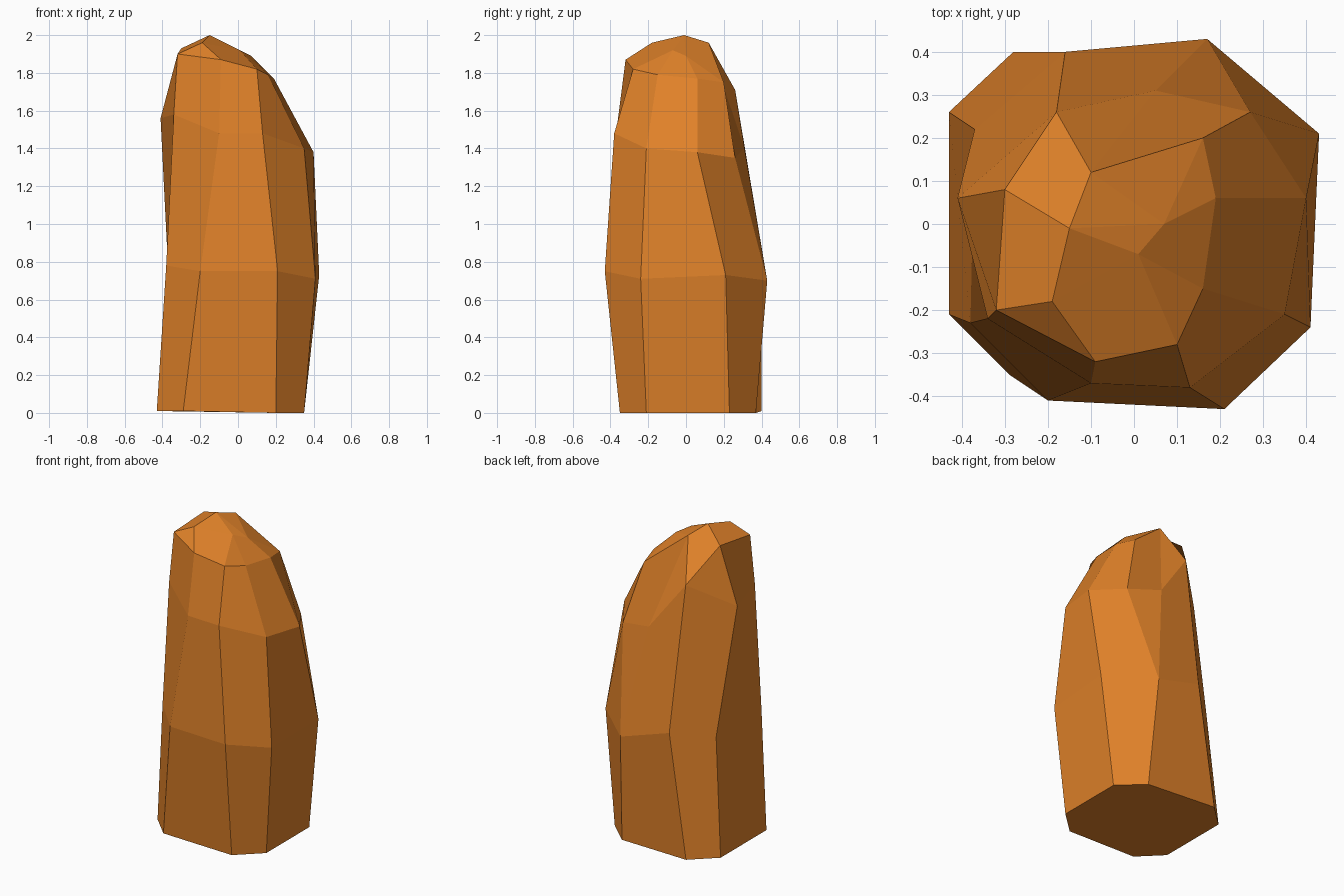
import bpy
import bmesh

if "Cube" in bpy.data.objects:
    bpy.data.objects.remove(bpy.data.objects["Cube"], do_unlink=True)


def make_material(name, colour):
    material = bpy.data.materials.new(name)
    material.use_nodes = True
    material.diffuse_color = colour
    shader = next(n for n in material.node_tree.nodes if n.type == "BSDF_PRINCIPLED")
    shader.inputs["Base Color"].default_value = colour
    shader.inputs["Roughness"].default_value = 0.9
    return material


def loft(bm, rings):
    """Join rings of equal length; repeated points collapse quads to triangles."""
    known = {}

    def vertex(point):
        if point not in known:
            known[point] = bm.verts.new([value / 100 for value in point])
        return known[point]

    def face(points):
        corners = list(dict.fromkeys(vertex(p) for p in points))
        if len(corners) > 2:
            bm.faces.new(corners)

    for lower, upper in zip(rings, rings[1:]):
        count = len(lower)
        for i in range(count):
            j = (i + 1) % count
            face((lower[i], lower[j], upper[j], upper[i]))
    # Flat underside
    face(list(reversed(rings[0])))
    # Tip: a fan around the highest corner
    rim = list(dict.fromkeys(rings[-1]))
    top = max(rim, key=lambda p: p[2])
    start = rim.index(top)
    rim = rim[start:] + rim[:start]
    for second, third in zip(rim[1:], rim[2:]):
        face((top, second, third))


# Cross-sections of the stone in hundredths, counter-clockwise from front right
outline = [(-43, -21), (-29, -35), (20, -35), (35, -21), (35, 23),
           (20, 37), (20, 37), (-28, 40), (-43, 26)]
foot = [(x, y, 1 if x < 0 else 0) for x, y in outline]

waist = [(-38, -23, 78), (-20, -41, 75), (21, -43, 75), (41, -24, 71), (43, 21, 73),
         (17, 43, 70), (17, 43, 70), (-16, 40, 80), (-37, 22, 76)]

# Corners shared between the upper rings
back_corner = (-18, 26, 171)
peak = (-15, -1, 200)
back_tip = (-10, 12, 196)
side_tip = (7, 0, 189)
front_tip = (1, -7, 192)
low_tip = (-19, -18, 196)

chest = [(-34, -22, 158), (-10, -37, 148), (13, -38, 148), (35, -21, 140), (40, 6, 138),
         (27, 26, 135), (5, 31, 140), back_corner, (-41, 6, 156)]

shoulder = [(-32, -20, 190), (-9, -32, 187), (10, -28, 182), (16, -15, 179), (19, 6, 177),
            (16, 20, 175), back_tip, back_corner, (-30, 8, 193)]

crown = [low_tip, low_tip, front_tip, front_tip, side_tip,
         side_tip, back_tip, back_tip, peak]

# Standing stone, one faceted solid
bm = bmesh.new()
loft(bm, [foot, waist, chest, shoulder, crown])
bmesh.ops.recalc_face_normals(bm, faces=bm.faces[:])
mesh = bpy.data.meshes.new("standing_stone")
bm.to_mesh(mesh)
bm.free()
mesh.materials.append(make_material("orange_rock", (0.74, 0.22, 0.022, 1)))
stone = bpy.data.objects.new("standing_stone", mesh)
bpy.context.collection.objects.link(stone)
